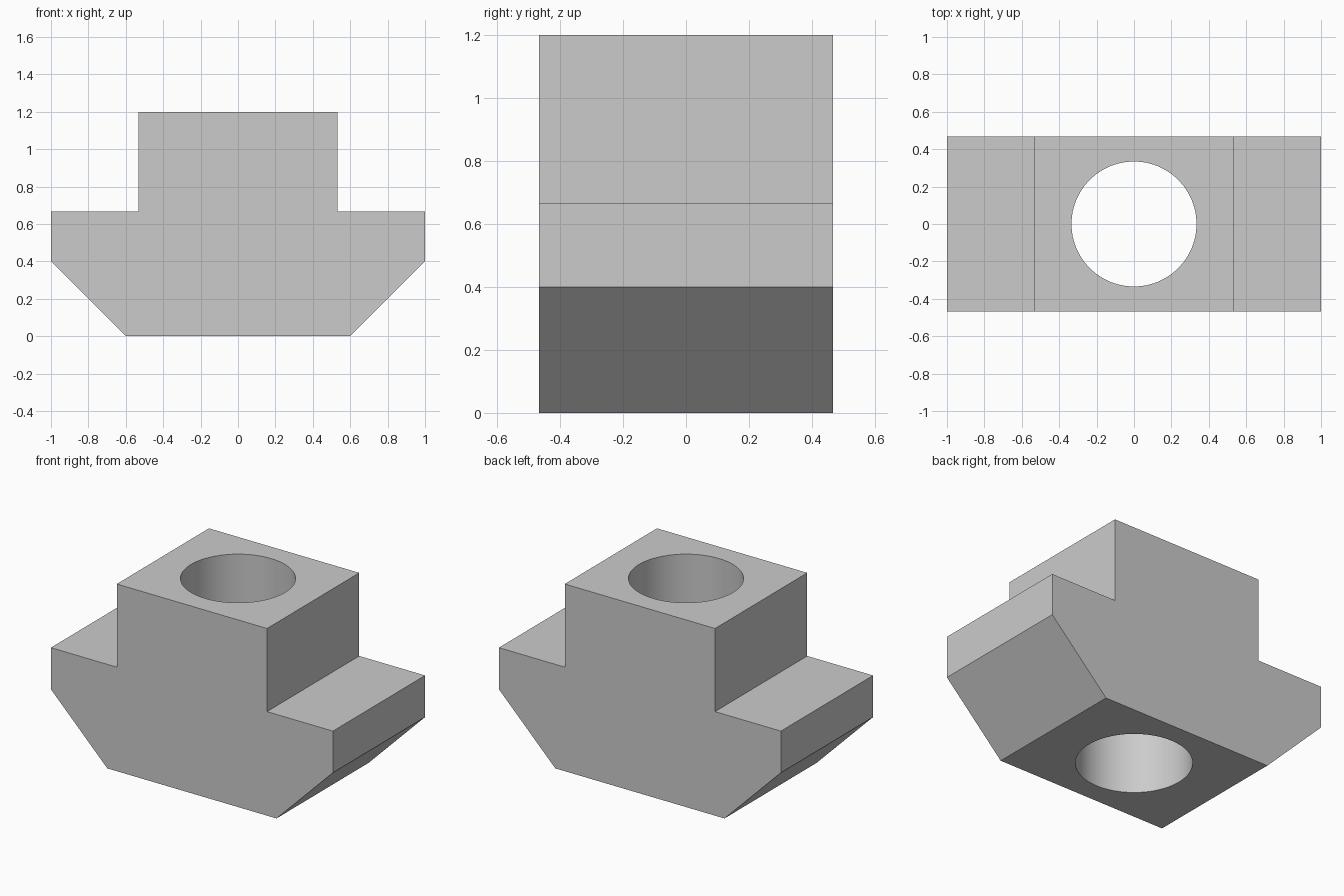
import bpy, bmesh, math

if "Cube" in bpy.data.objects:
    bpy.data.objects.remove(bpy.data.objects["Cube"])

HALF_DEPTH = 0.467
HOLE_RADIUS = 0.334

# T-slot nut body: half profile (x, z) mirrored and extruded along y
half = [(0.6, 0), (1, 0.4), (1, 0.667), (0.533, 0.667), (0.533, 1.2)]
profile = half + [(-x, z) for x, z in reversed(half)]

bm = bmesh.new()
face = bm.faces.new([bm.verts.new((x, -HALF_DEPTH, z)) for x, z in profile])
extruded = bmesh.ops.extrude_face_region(bm, geom=[face])
bmesh.ops.translate(bm, vec=(0, 2 * HALF_DEPTH, 0),
                    verts=[v for v in extruded["geom"] if isinstance(v, bmesh.types.BMVert)])
bmesh.ops.recalc_face_normals(bm, faces=bm.faces)
mesh = bpy.data.meshes.new("slot_nut")
bm.to_mesh(mesh)
bm.free()
nut = bpy.data.objects.new("slot_nut", mesh)
bpy.context.collection.objects.link(nut)

# Vertical through hole
bpy.ops.mesh.primitive_cylinder_add(vertices=96, radius=HOLE_RADIUS, depth=2, location=(0, 0, 0.6))
cutter = bpy.context.object
cutter.name = "hole_cutter"
cut = nut.modifiers.new("through_hole", "BOOLEAN")
cut.operation = "DIFFERENCE"
cut.solver = "EXACT"
cut.object = cutter

bpy.ops.object.select_all(action="DESELECT")
nut.select_set(True)
bpy.context.view_layer.objects.active = nut
bpy.ops.object.modifier_apply(modifier=cut.name)
bpy.data.objects.remove(cutter)

# Smooth bore, crisp outer edges
bpy.ops.object.shade_smooth_by_angle(angle=math.radians(30))
